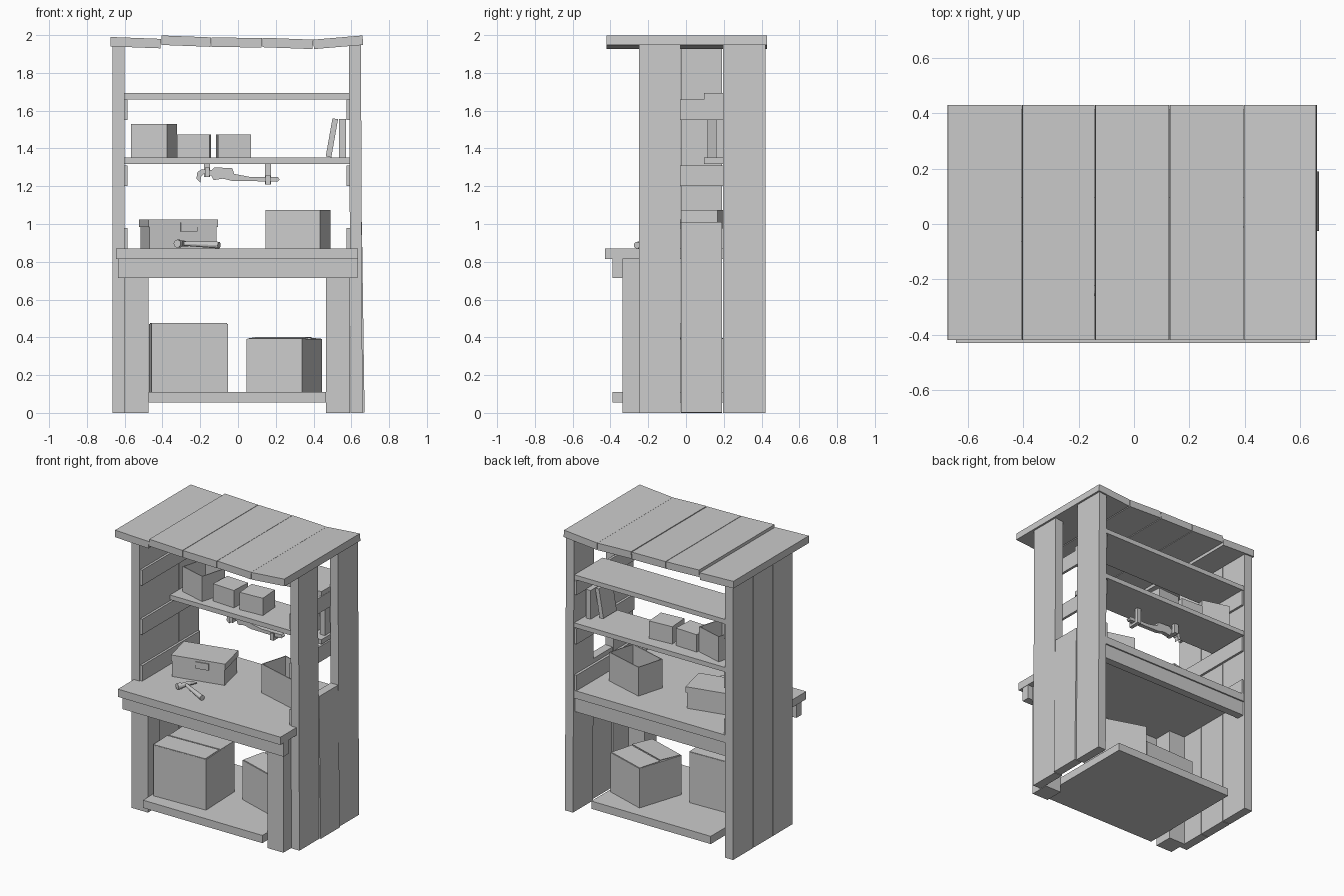
import bpy
import bmesh
from math import radians, atan2, hypot
from mathutils import Matrix, Vector, Euler

cube = bpy.data.objects.get("Cube")
if cube:
    bpy.data.objects.remove(cube, do_unlink=True)

GREY = (0.6, 0.6, 0.6, 1.0)
mat = bpy.data.materials.new("plain_grey")
mat.use_nodes = True
mat.diffuse_color = GREY
mat.node_tree.nodes["Principled BSDF"].inputs["Base Color"].default_value = GREY


def finish(name, bm):
    bmesh.ops.recalc_face_normals(bm, faces=bm.faces)
    mesh = bpy.data.meshes.new(name)
    bm.to_mesh(mesh)
    bm.free()
    mesh.materials.append(mat)
    obj = bpy.data.objects.new(name, mesh)
    bpy.context.collection.objects.link(obj)
    return obj


def block(name, centre, size, rot=(0, 0, 0)):
    """Box given by its centre, size and rotation in degrees."""
    bm = bmesh.new()
    turn = Euler([radians(a) for a in rot]).to_matrix().to_4x4()
    bmesh.ops.create_cube(bm, size=1, matrix=Matrix.Translation(centre) @ turn @ Matrix.Diagonal((*size, 1)))
    return finish(name, bm)


def span(name, x, y, z, rot=(0, 0, 0)):
    """Box given by its extent along each axis."""
    ranges = (x, y, z)
    return block(name, [(a + b) / 2 for a, b in ranges], [b - a for a, b in ranges], rot)


def rod(name, start, end, r1, r2, sides=12):
    a, b = Vector(start), Vector(end)
    bm = bmesh.new()
    turn = (b - a).to_track_quat("Z", "Y").to_matrix().to_4x4()
    bmesh.ops.create_cone(bm, cap_ends=True, segments=sides, radius1=r1, radius2=r2,
                          depth=(b - a).length, matrix=Matrix.Translation((a + b) / 2) @ turn)
    return finish(name, bm)


def open_box(name, x, y, z, size, turn):
    """Carton with the lid missing and thin walls."""
    w, d, h = size
    bm = bmesh.new()
    bmesh.ops.create_cube(bm, size=1, matrix=Matrix.Translation((x, y, z + h / 2))
                          @ Matrix.Rotation(radians(turn), 4, "Z") @ Matrix.Diagonal((w, d, h, 1)))
    bm.faces.ensure_lookup_table()
    top = max(bm.faces, key=lambda f: f.calc_center_median().z)
    bmesh.ops.inset_region(bm, faces=[top], thickness=0.006, use_even_offset=True)
    hole = bmesh.ops.extrude_discrete_faces(bm, faces=[top])["faces"][0]
    bmesh.ops.translate(bm, verts=hole.verts, vec=(0, 0, 0.008 - h))
    return finish(name, bm)


# Roof planks, each a little out of level
edges = [-0.675, -0.405, -0.14, 0.13, 0.40, 0.665]
tops = [(1.99, 1.98), (1.998, 1.988), (1.988, 1.984), (1.986, 1.976), (1.976, 1.998)]
for i, (za, zb) in enumerate(tops):
    xa, xb = edges[i], edges[i + 1] - 0.004
    tilt = atan2(zb - za, xb - xa)
    block(f"roof_plank_{i + 1}", ((xa + xb) / 2, 0.005, (za + zb) / 2 - 0.025),
          (hypot(xb - xa, zb - za), 0.85, 0.05), (0, -tilt * 57.3, 0))

# Side walls: full boards, with a short middle board on one side
boards = {"front": (-0.25, -0.03), "middle": (-0.026, 0.19), "back": (0.195, 0.42)}
for where, depth in boards.items():
    span(f"right_{where}_board", (-0.665, -0.602), depth, (0, 1.95))
    if where == "middle":
        span("left_middle_board", (0.603, 0.663), depth, (0.001, 1.01), (0, -0.8, 0))
    else:
        span(f"left_{where}_board", (0.592, 0.655), depth, (0, 1.95), (0, -0.25, 0))

# Battens inside the side walls
for i, z in enumerate((0.87, 1.2, 1.55)):
    for side, x in (("right", (-0.602, -0.586)), ("left", (0.574, 0.592))):
        span(f"{side}_batten_{i + 1}", x, (-0.24, 0.41), (z, z + 0.11))

# Shelves and workbench
for name, z in (("upper_shelf", 1.66), ("lower_shelf", 1.318)):
    span(name, (-0.604, 0.59), (0.095, 0.415), (z, z + 0.033))
span("bench_top", (-0.645, 0.635), (-0.43, 0.415), (0.815, 0.87))
span("bench_front_apron", (-0.635, 0.632), (-0.39, -0.335), (0.715, 0.815))
span("bench_back_apron", (-0.602, 0.592), (0.35, 0.405), (0.715, 0.815))
span("bottom_shelf", (-0.475, 0.465), (-0.39, 0.40), (0.055, 0.11))
for side, x in (("right", (-0.604, -0.475)), ("left", (0.465, 0.592))):
    span(f"{side}_front_leg", x, (-0.335, -0.2), (0, 0.815))

# Cartons on the bottom shelf, with loose lid flaps
block("large_carton", (-0.262, -0.12, 0.29), (0.405, 0.34, 0.36), (0, 0, 2))
block("large_carton_flap", (-0.262, -0.208, 0.473), (0.4, 0.165, 0.004), (0, 0, 2))
block("large_carton_back_flap", (-0.262, -0.035, 0.472), (0.4, 0.165, 0.004), (-1, 0, 2))
block("square_carton", (0.245, 0.1, 0.25), (0.31, 0.34, 0.28), (0, 0, -18))
block("square_carton_flap", (0.22, 0.02, 0.396), (0.305, 0.165, 0.004), (3, 0, -18))
block("square_carton_back_flap", (0.27, 0.18, 0.393), (0.305, 0.165, 0.004), (-1, 0, -18))

# Open cartons on the bench and the shelf
open_box("bench_carton", 0.317, 0.112, 0.87, (0.30, 0.20, 0.205), -16)
open_box("shelf_carton", -0.445, 0.25, 1.35, (0.20, 0.19, 0.18), -16)
block("small_carton_1", (-0.233, 0.25, 1.412), (0.17, 0.15, 0.125), (0, 0, -3))
block("small_carton_2", (-0.023, 0.25, 1.412), (0.175, 0.15, 0.125), (0, 0, 4))

# Books
block("upright_book", (0.553, 0.235, 1.453), (0.038, 0.15, 0.205))
block("leaning_book", (0.497, 0.19, 1.456), (0.03, 0.15, 0.205), (0, 10, 0))

# Toolbox with lid and latch plate
turn = Matrix.Rotation(radians(13), 3, "Z")
base = Vector((-0.315, 0.075, 0))
for name, offset, size in (
    ("toolbox_body", (0, 0, 0.927), (0.365, 0.215, 0.115)),
    ("toolbox_lid", (0, 0, 1.004), (0.378, 0.228, 0.042)),
    ("toolbox_latch", (0.03, -0.116, 0.985), (0.09, 0.009, 0.047)),
):
    block(name, base + turn @ Vector(offset), size, (0, 0, 13))

# Hammer lying on the bench
rod("hammer_handle", (-0.29, -0.17, 0.896), (-0.1, -0.26, 0.888), 0.011, 0.018)
rod("hammer_head", (-0.285, -0.14, 0.896), (-0.31, -0.2, 0.896), 0.016, 0.016)
rod("hammer_face", (-0.309, -0.198, 0.896), (-0.322, -0.225, 0.896), 0.021, 0.021)
rod("hammer_claw", (-0.286, -0.142, 0.896), (-0.265, -0.085, 0.885), 0.016, 0.005, 4)

# Wrench hung under the lower shelf on two pegs
outline = [(-0.2, 1.22), (-0.22, 1.24), (-0.215, 1.275), (-0.19, 1.29), (-0.14, 1.285),
           (-0.125, 1.3), (-0.03, 1.295), (-0.02, 1.265), (0.06, 1.25), (0.21, 1.25),
           (0.22, 1.235), (0.21, 1.225), (-0.03, 1.228), (-0.08, 1.24), (-0.13, 1.232),
           (-0.14, 1.255), (-0.18, 1.265), (-0.195, 1.25)]
bm = bmesh.new()
face = bm.faces.new([bm.verts.new((x, 0.185, z)) for x, z in outline])
grown = bmesh.ops.extrude_face_region(bm, geom=[face])["geom"]
bmesh.ops.translate(bm, verts=[v for v in grown if isinstance(v, bmesh.types.BMVert)], vec=(0, 0.03, 0))
finish("wrench", bm)
for i, (x, z) in enumerate(((-0.163, 1.25), (0.158, 1.208))):
    span(f"peg_{i + 1}_stem", (x - 0.016, x + 0.016), (0.217, 0.243), (z, 1.32))
    span(f"peg_{i + 1}_arm", (x - 0.013, x + 0.013), (0.165, 0.22), (z, z + 0.018))
    span(f"peg_{i + 1}_tip", (x - 0.013, x + 0.013), (0.155, 0.168), (z, z + 0.05))
